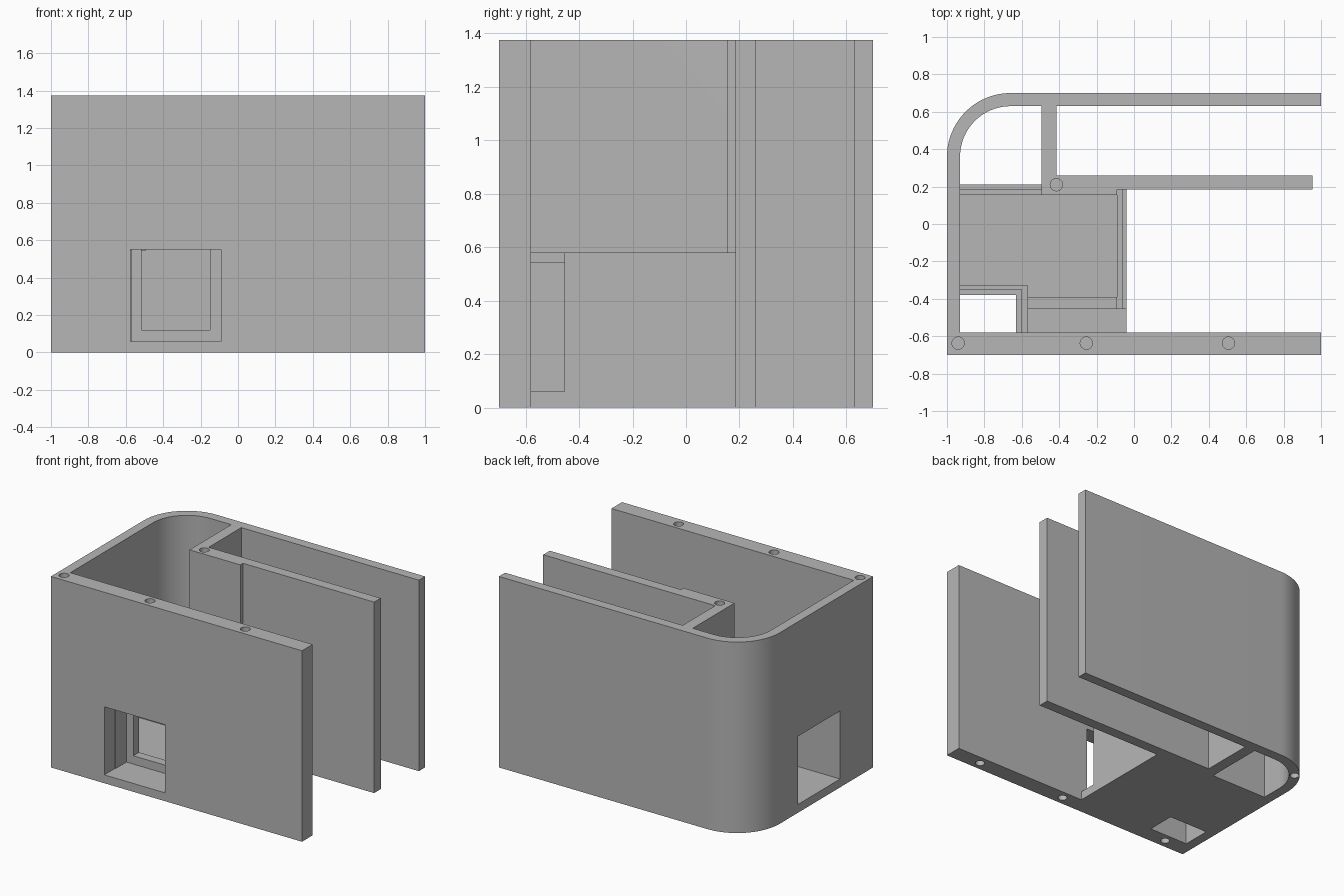
import bpy
import math
from mathutils import Vector

if "Cube" in bpy.data.objects:
    bpy.data.objects.remove(bpy.data.objects["Cube"], do_unlink=True)

HEIGHT = 1.375
RIM, LEDGE, FLOOR = 0.58, 0.545, 0.06

grey = bpy.data.materials.new("plain grey")
grey.use_nodes = True
colour = (0.47, 0.47, 0.47, 1)
grey.diffuse_color = colour
grey.node_tree.nodes["Principled BSDF"].inputs["Base Color"].default_value = colour


def prism(name, outline, z0, z1):
    """Extrude a counter-clockwise outline from z0 to z1."""
    n = len(outline)
    verts = [(x, y, z) for z in (z0, z1) for x, y in outline]
    faces = [list(range(n))[::-1], list(range(n, 2 * n))]
    faces += [[i, (i + 1) % n, (i + 1) % n + n, i + n] for i in range(n)]
    mesh = bpy.data.meshes.new(name)
    mesh.from_pydata(verts, [], faces)
    mesh.materials.append(grey)
    ob = bpy.data.objects.new(name, mesh)
    bpy.context.collection.objects.link(ob)
    return ob


def box(name, x0, x1, y0, y1, z0, z1):
    return prism(name, [(x0, y0), (x1, y0), (x1, y1), (x0, y1)], z0, z1)


def arc(cx, cy, r, a0, a1, steps):
    angles = [math.radians(a0 + (a1 - a0) * i / steps) for i in range(steps + 1)]
    return [(cx + r * math.cos(a), cy + r * math.sin(a)) for a in angles]


def pin_hole(x, y, r, z0, z1):
    return prism("pin_hole_cutter", arc(x, y, r, 0, 345, 23), z0, z1)


def cut(ob, cutters):
    """Subtract each cutter, then discard it."""
    bpy.context.view_layer.objects.active = ob
    for cutter in cutters:
        cutter.hide_render = True
        mod = ob.modifiers.new("cut", "BOOLEAN")
        mod.operation = "DIFFERENCE"
        mod.solver = "EXACT"
        mod.object = cutter
        bpy.ops.object.modifier_apply(modifier=mod.name)
        bpy.data.objects.remove(cutter, do_unlink=True)


def smooth(ob):
    bpy.ops.object.select_all(action="DESELECT")
    ob.select_set(True)
    bpy.context.view_layer.objects.active = ob
    bpy.ops.object.shade_smooth_by_angle(angle=math.radians(30))


# Outer shell: front, right and back walls with one rounded corner
outline = [(-1, -0.7), (1, -0.7), (1, -0.58), (-0.93, -0.58)]
outline += arc(-0.66, 0.36, 0.27, 180, 90, 20)
outline += [(1, 0.63), (1, 0.7)]
outline += arc(-0.66, 0.36, 0.34, 90, 180, 20)
shell = prism("outer_shell", outline, 0, HEIGHT)

# Windows in the front and right walls, pin holes in both rims
cutters = [
    box("front_window_cutter", -0.575, -0.09, -0.8, -0.5, FLOOR, 0.55),
    box("side_window_cutter", -1.1, -0.9, -0.325, 0.155, FLOOR, 0.55),
]
for x in (-0.94, -0.255, 0.505):
    cutters.append(pin_hole(x, -0.637, 0.033, HEIGHT - 0.12, HEIGHT + 0.1))
for x, y in ((-0.8, -0.64), (0.07, -0.64), (0.77, -0.64), (-0.9, 0.55)):
    cutters.append(pin_hole(x, y, 0.03, -0.1, 0.12))
cut(shell, cutters)
smooth(shell)

# Full-height divider and its link to the back wall
divider = prism("divider_wall", [
    (-0.495, 0.155), (-0.09, 0.155), (-0.09, 0.185), (0.955, 0.185),
    (0.955, 0.26), (-0.415, 0.26), (-0.415, 0.63), (-0.495, 0.63)], 0, HEIGHT)
cut(divider, [pin_hole(-0.415, 0.21, 0.033, HEIGHT - 0.12, HEIGHT + 0.1)])
smooth(divider)

# Compartment floor, leaving the small corner shaft open
prism("compartment_floor", [
    (-0.63, -0.58), (-0.04, -0.58), (-0.04, 0.185), (-0.495, 0.185),
    (-0.495, 0.21), (-0.93, 0.21), (-0.93, -0.38), (-0.63, -0.38)], 0, FLOOR)

# Compartment walls: a low ledge inside a taller rim
box("end_wall_ledge", -0.09, -0.065, -0.455, 0.185, FLOOR, LEDGE)
box("end_wall_rim", -0.065, -0.04, -0.455, 0.185, FLOOR, RIM)
box("back_wall_ledge", -0.93, -0.495, 0.155, 0.185, FLOOR, LEDGE)
box("back_wall_rim", -0.93, -0.495, 0.185, 0.21, FLOOR, RIM)
prism("shaft_wall_ledge", [
    (-0.6, -0.58), (-0.57, -0.58), (-0.57, -0.325), (-0.93, -0.325),
    (-0.93, -0.35), (-0.6, -0.35)], FLOOR, LEDGE)
prism("shaft_wall_rim", [
    (-0.63, -0.58), (-0.6, -0.58), (-0.6, -0.35), (-0.93, -0.35),
    (-0.93, -0.38), (-0.63, -0.38)], FLOOR, RIM)

# Inner frame behind the front window
frame = box("inner_frame", -0.57, -0.09, -0.455, -0.39, FLOOR, RIM)
cut(frame, [box("frame_cutter", -0.515, -0.15, -0.5, -0.35, 0.12, 0.55)])
